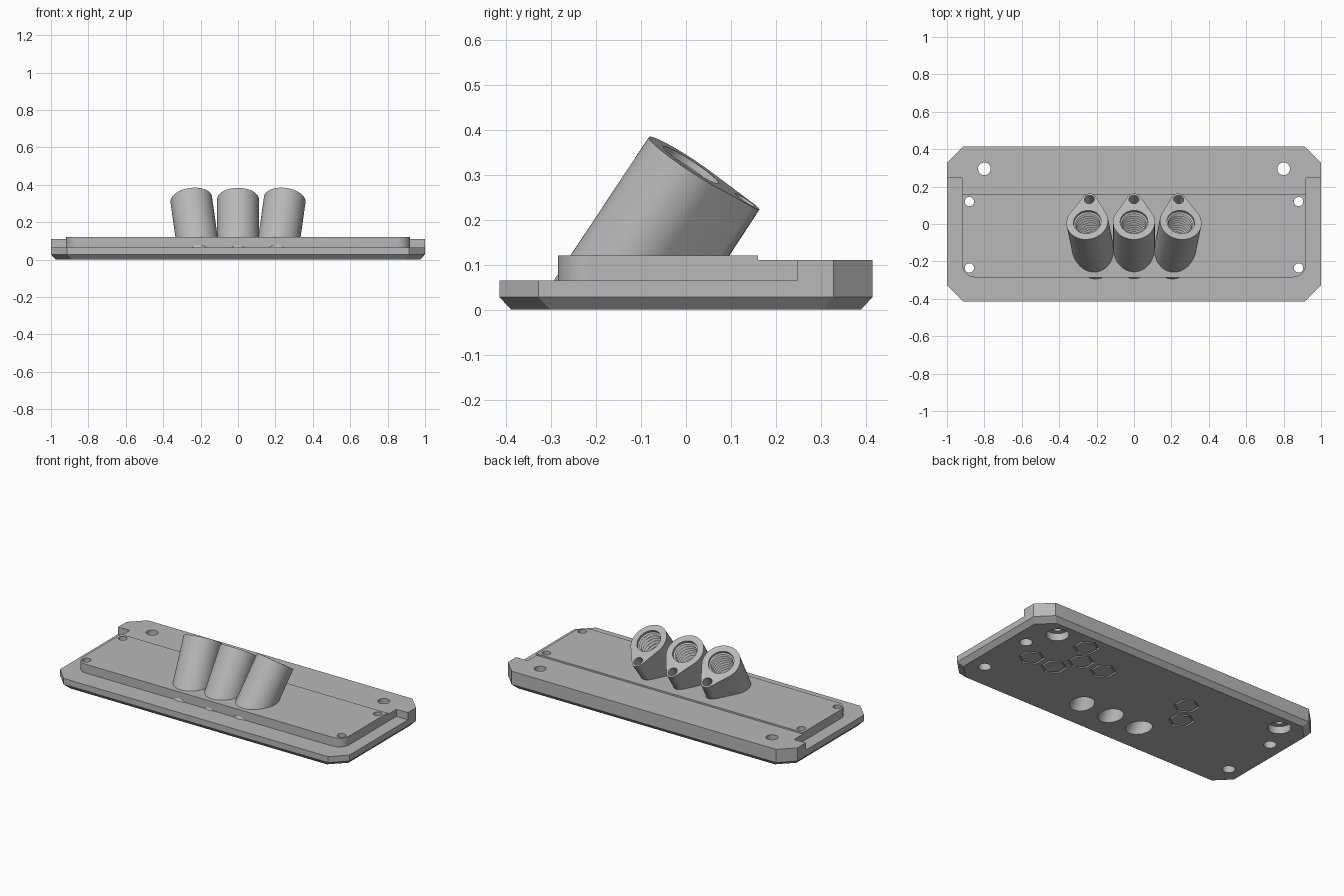
import bpy, bmesh
from math import sin, cos, acos, pi, radians
from mathutils import Matrix, Vector

cube = bpy.data.objects.get("Cube")
if cube:
    bpy.data.objects.remove(cube, do_unlink=True)

grey = bpy.data.materials.new("plain_grey")
grey.use_nodes = True
COLOUR = (0.48, 0.48, 0.48, 1)
grey.diffuse_color = COLOUR
grey.node_tree.nodes["Principled BSDF"].inputs["Base Color"].default_value = COLOUR


def loft(bm, loops, closed=False):
    """Skin a stack of equal-length point loops; cap the ends unless closed."""
    rings = [[bm.verts.new(p) for p in loop] for loop in loops]
    n = len(rings[0])
    pairs = list(zip(rings, rings[1:])) + ([(rings[-1], rings[0])] if closed else [])
    for a, b in pairs:
        for i in range(n):
            j = (i + 1) % n
            bm.faces.new((a[i], a[j], b[j], b[i]))
    if not closed:
        bm.faces.new(rings[0][::-1])
        bm.faces.new(rings[-1])


def prism(bm, outline, z0, z1):
    loft(bm, [[Vector((x, y, z)) for x, y in outline] for z in (z0, z1)])


def lathe(bm, profile, segs, matrix, closed=False, turn=0):
    loft(bm, [[matrix @ Vector((r * cos(turn + 2 * pi * i / segs),
                                r * sin(turn + 2 * pi * i / segs), z))
               for i in range(segs)] for r, z in profile], closed)


def finish(bm, name):
    bmesh.ops.recalc_face_normals(bm, faces=bm.faces[:])
    mesh = bpy.data.meshes.new(name)
    bm.to_mesh(mesh)
    bm.free()
    mesh.materials.append(grey)
    ob = bpy.data.objects.new(name, mesh)
    bpy.context.collection.objects.link(ob)
    return ob


def octagon(hx, hy, c):
    return [(hx, -hy + c), (hx, hy - c), (hx - c, hy), (-hx + c, hy),
            (-hx, hy - c), (-hx, -hy + c), (-hx + c, -hy), (hx - c, -hy)]


def arc(cx, cy, r, a0, a1, n):
    return [(cx + r * cos(a0 + (a1 - a0) * i / n),
             cy + r * sin(a0 + (a1 - a0) * i / n)) for i in range(n + 1)]


W, D, C = 1.0, 0.415, 0.087
PLATE_X, PLATE_Y, STEP_Y = 0.92, -0.285, 0.16
SHELF, LEDGE, TOP = 0.065, 0.11, 0.12
parts = []

# Bevelled base slab
bm = bmesh.new()
loft(bm, [[Vector((x, y, z)) for x, y in octagon(W - i, D - i, C)]
          for i, z in ((0.026, 0), (0, 0.028), (0, SHELF))])
parts.append(finish(bm, "base_slab"))

# Raised plate with rounded front corners
R = 0.07
bm = bmesh.new()
prism(bm, [(PLATE_X, STEP_Y), (-PLATE_X, STEP_Y)]
      + arc(-PLATE_X + R, PLATE_Y + R, R, pi, 1.5 * pi, 10)
      + arc(PLATE_X - R, PLATE_Y + R, R, 1.5 * pi, 2 * pi, 10), SHELF, TOP)
parts.append(finish(bm, "raised_plate"))

# Back ledge, widening to the full width behind the plate
half = [(PLATE_X, STEP_Y), (PLATE_X, 0.247), (W, 0.247), (W, D - C), (W - C, D)]
bm = bmesh.new()
prism(bm, half + [(-x, y) for x, y in reversed(half)], SHELF, LEDGE)
parts.append(finish(bm, "back_ledge"))

# Three fanned, tilted sockets with teardrop section
BIG, SMALL, GAP = 0.112, 0.038, 0.144
phi = acos((BIG - SMALL) / GAP)
teardrop = (arc(0, 0, BIG, pi / 2 + phi, 2.5 * pi - phi, 48)
            + arc(0, GAP, SMALL, pi / 2 - phi, pi / 2 + phi, 16))
frames = []
for name, side in (("right", -1), ("middle", 0), ("left", 1)):
    frame = (Matrix.Translation((0.25 * side, 0.011, 0.322))
             @ Matrix.Rotation(radians(8 * side), 4, 'Y')
             @ Matrix.Rotation(radians(-33.3), 4, 'X'))
    frames.append(frame)
    bm = bmesh.new()
    prism(bm, teardrop, -0.42, 0)
    bm.transform(frame)
    cut = bmesh.ops.bisect_plane(bm, geom=bm.verts[:] + bm.edges[:] + bm.faces[:],
                                 plane_co=(0, 0, SHELF), plane_no=(0, 0, -1),
                                 clear_outer=True)
    bmesh.ops.contextual_create(bm, geom=[e for e in cut["geom_cut"]
                                          if isinstance(e, bmesh.types.BMEdge)])
    parts.append(finish(bm, name + "_socket"))

# One cutter holding every hole and groove
bm = bmesh.new()
thread = [(0.074 if i % 2 else 0.064, -0.02 - 0.011 * i) for i in range(19)]
bore = [(0.074, 0.03), (0.074, -0.015)] + thread + [(0.066, -0.24), (0.066, -0.5)]
for frame in frames:
    lathe(bm, bore, 40, frame)
    lathe(bm, [(0.027, 0.03), (0.027, -0.1)], 24,
          frame @ Matrix.Translation((0, GAP, 0)))
for s in (-1, 1):
    for x, y, wide, narrow in ((0.8, 0.295, 0.064, 0.034),
                               (0.88, 0.12, 0.036, 0.025),
                               (0.88, -0.235, 0.036, 0.025)):
        lathe(bm, [(wide, -0.02), (wide, 0.045), (narrow, 0.045), (narrow, 0.15)],
              32, Matrix.Translation((s * x, y, 0)))
# Hexagonal grooves underneath, on a staggered grid
for col, row in ((0, 0), (1, 0), (-1, 1), (0, 1), (0, 2), (-5, 1), (-6, 0)):
    x = 0.587 + 0.16 * col - (0.08 if row == 1 else 0)
    if col < -1:
        x += 0.04
    lathe(bm, [(0.074, -0.02), (0.074, 0.012), (0.062, 0.012), (0.062, -0.02)], 6,
          Matrix.Translation((x, 0.01 + 0.139 * row, 0)), closed=True, turn=pi / 2)
cutter = finish(bm, "hole_cutter")
cutter.hide_render = True

for ob in parts:
    mod = ob.modifiers.new("holes", 'BOOLEAN')
    mod.operation = 'DIFFERENCE'
    mod.solver = 'EXACT'
    mod.object = cutter
    bpy.ops.object.select_all(action='DESELECT')
    bpy.context.view_layer.objects.active = ob
    ob.select_set(True)
    bpy.ops.object.modifier_apply(modifier=mod.name)
    bpy.ops.object.shade_smooth_by_angle(angle=radians(25))
bpy.data.objects.remove(cutter, do_unlink=True)
